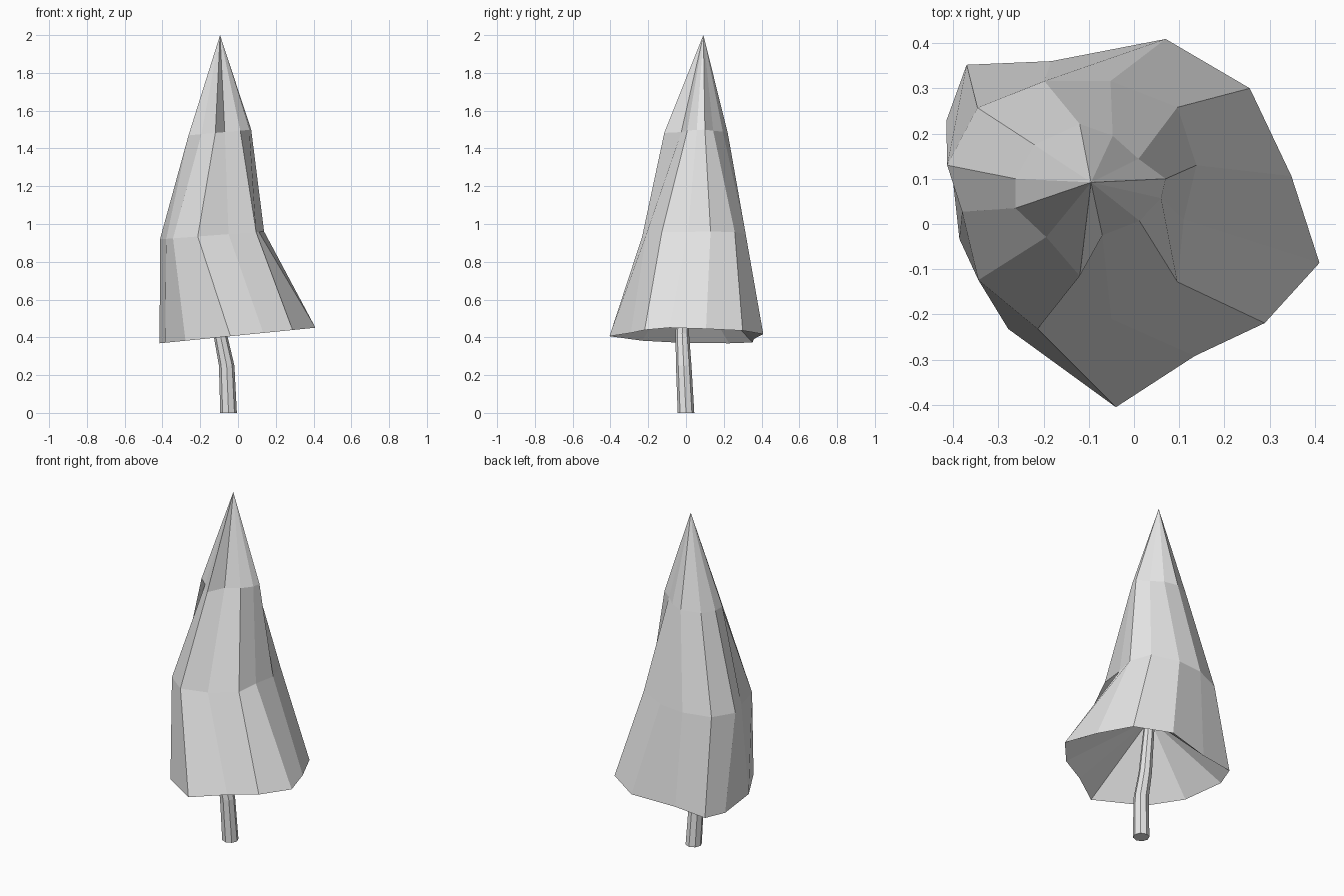
import bpy
import bmesh
from math import cos, sin, tau
from mathutils import Vector

default_cube = bpy.data.objects.get("Cube")
if default_cube:
    bpy.data.objects.remove(default_cube, do_unlink=True)

# One plain grey for the whole tree
grey = bpy.data.materials.new("light_grey")
grey.use_nodes = True
grey.diffuse_color = (0.8, 0.8, 0.8, 1)
grey.node_tree.nodes["Principled BSDF"].inputs["Base Color"].default_value = (0.8, 0.8, 0.8, 1)


def add_ring(bm, points):
    return [bm.verts.new(point) for point in points]


def bridge(bm, lower, upper):
    count = len(lower)
    for i in range(count):
        j = (i + 1) % count
        bm.faces.new((lower[i], lower[j], upper[j], upper[i]))


def fan(bm, ring, tip):
    pole = bm.verts.new(tip)
    for i, vert in enumerate(ring):
        bm.faces.new((vert, ring[(i + 1) % len(ring)], pole))


def finish(bm, name):
    bmesh.ops.recalc_face_normals(bm, faces=bm.faces[:])
    mesh = bpy.data.meshes.new(name)
    bm.to_mesh(mesh)
    bm.free()
    mesh.materials.append(grey)
    tree_part = bpy.data.objects.new(name, mesh)
    bpy.context.collection.objects.link(tree_part)
    return tree_part


def tilted(outline, height, slope):
    """Lift a flat outline onto a plane that rises towards +x."""
    return [Vector((x, y, height + slope * x)) for x, y in outline]


# Uneven foliage outlines, counter-clockwise from +x
skirt = [(.348, .106), (.256, .3), (.07, .409), (-.183, .36), (-.37, .352), (-.415, .228),
         (-.386, -.033), (-.278, -.232), (-.04, -.405), (.134, -.292), (.289, -.219), (.41, -.086)]
waist = [(.138, .13), (.096, .258), (-.052, .316), (-.198, .316), (-.346, .257), (-.413, .13),
         (-.38, .027), (-.344, -.124), (-.213, -.232), (-.05, -.21), (.096, -.128), (.11, .01)]
collar = [(.07, .1), (.01, .144), (-.047, .195), (-.12, .221), (-.22, .175), (-.262, .1),
          (-.262, .035), (-.194, -.029), (-.12, -.115), (-.07, -.025), (.012, .007), (.06, .057)]

# Foliage: three faceted tiers, a pointed tip and a hollowed underside
trunk_top = Vector((-.11, 0, .75))
bm = bmesh.new()
rings = [add_ring(bm, tilted(skirt, .41, .1)),
         add_ring(bm, tilted(waist, .95, .075)),
         add_ring(bm, tilted(collar, 1.493, .09))]
for lower, upper in zip(rings, rings[1:]):
    bridge(bm, lower, upper)
fan(bm, rings[-1], (-.095, .092, 2))
fan(bm, rings[0], trunk_top)
finish(bm, "foliage")

# Trunk: a thin eight-sided stem that leans as it rises
path = [Vector((-.05, 0, 0)), Vector((-.06, -.012, .25)), Vector((-.095, -.02, .42)), trunk_top]
radii = [.044, .041, .036, .028]
sides = 8
bm = bmesh.new()
stem = []
for centre, radius in zip(path, radii):
    stem.append(add_ring(bm, [centre + radius * Vector((cos(tau * i / sides), sin(tau * i / sides), 0))
                              for i in range(sides)]))
for lower, upper in zip(stem, stem[1:]):
    bridge(bm, lower, upper)
bm.faces.new(stem[0])
bm.faces.new(stem[-1])
finish(bm, "trunk")
